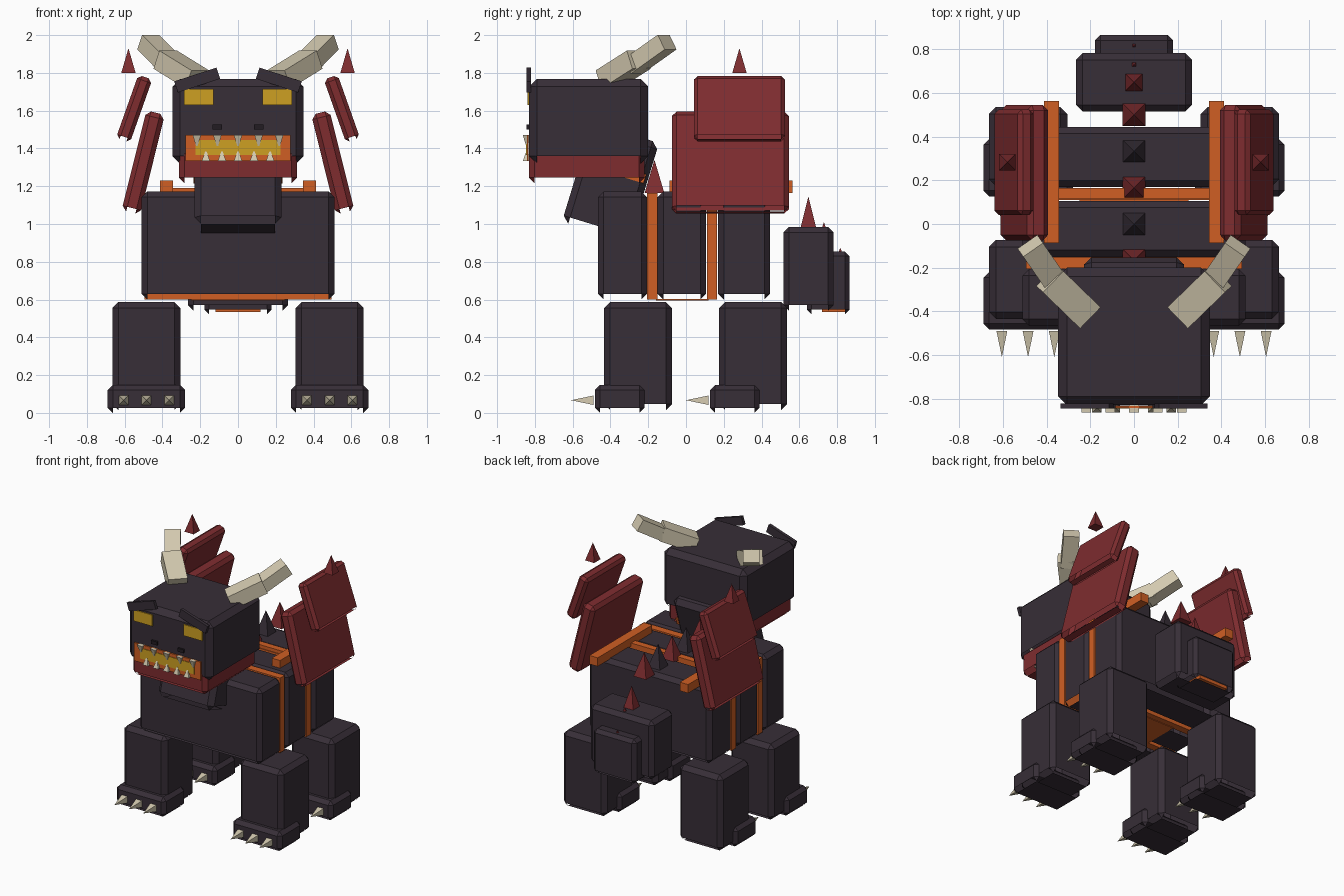
import bpy
import bmesh
from math import radians, sqrt
from mathutils import Matrix, Vector

cube = bpy.data.objects.get("Cube")
if cube:
    bpy.data.objects.remove(cube, do_unlink=True)


def material(name, srgb):
    lin = [((c / 255 + 0.055) / 1.055) ** 2.4 for c in srgb]
    mat = bpy.data.materials.new(name)
    mat.use_nodes = True
    mat.diffuse_color = (*lin, 1)
    bsdf = mat.node_tree.nodes["Principled BSDF"]
    bsdf.inputs["Base Color"].default_value = (*lin, 1)
    bsdf.inputs["Roughness"].default_value = 0.8
    return mat


HIDE = material("charcoal_hide", (55, 46, 55))
BLACK = material("near_black", (34, 28, 34))
MAROON = material("maroon", (126, 44, 47))
ORANGE = material("ember_orange", (208, 95, 36))
GOLD = material("gold", (206, 160, 34))
BONE = material("bone", (212, 202, 176))


def finish(name, bm, mat, matrix):
    mesh = bpy.data.meshes.new(name)
    bm.to_mesh(mesh)
    bm.free()
    mesh.materials.append(mat)
    obj = bpy.data.objects.new(name, mesh)
    obj.matrix_world = matrix
    bpy.context.collection.objects.link(obj)
    return obj


def box(name, mat, center, size, bevel=0.0, rot=None, open_rim=True):
    """Box with chamfered edges; the lower chamfer strips are left open."""
    bm = bmesh.new()
    bmesh.ops.create_cube(bm, size=1)
    bmesh.ops.scale(bm, vec=size, verts=bm.verts)
    if bevel:
        bmesh.ops.bevel(bm, geom=bm.edges[:], offset=bevel, segments=1,
                        affect='EDGES', profile=0.5)
        bm.normal_update()
        if open_rim:
            rim = [f for f in bm.faces if -0.8 < f.normal.z < -0.65]
            bmesh.ops.delete(bm, geom=rim, context='FACES')
    return finish(name, bm, mat, Matrix.Translation(center) @ (rot or Matrix()))


def span(name, mat, xs, ys, zs, bevel=0.0):
    """Box given by its limits along each axis."""
    lims = (xs, ys, zs)
    return box(name, mat, [(a + b) / 2 for a, b in lims],
               [abs(b - a) for a, b in lims], bevel)


def spike(name, mat, base, half, height, rot=None):
    """Four-sided pyramid standing on its base point."""
    bm = bmesh.new()
    bmesh.ops.create_cone(bm, cap_ends=True, segments=4, radius1=half * sqrt(2),
                          radius2=0, depth=height,
                          matrix=Matrix.Translation((0, 0, height / 2))
                          @ Matrix.Rotation(radians(45), 4, 'Z'))
    return finish(name, bm, mat, Matrix.Translation(base) @ (rot or Matrix()))


def turn(deg, axis):
    return Matrix.Rotation(radians(deg), 4, axis)


# Torso: three blocks separated by glowing bands
for name, y0, y1 in (("chest", -0.466, -0.206), ("middle", -0.15, 0.106),
                     ("rump", 0.17, 0.445)):
    span("torso_" + name, HIDE, (-0.51, 0.51), (y0, y1), (0.6, 1.172), 0.03)
span("front_band", ORANGE, (-0.495, 0.495), (-0.206, -0.15), (0.6, 1.165))
span("rear_band", ORANGE, (-0.495, 0.495), (0.11, 0.165), (0.6, 1.165))
span("rear_crossbar", ORANGE, (-0.35, 0.35), (0.115, 0.165), (1.16, 1.19))
span("belly_plate", ORANGE, (-0.25, 0.25), (-0.16, 0.12), (0.596, 0.603))

# Neck with its band
lean = turn(-17, 'X')
box("neck", HIDE, (0, -0.4, 1.22), (0.46, 0.37, 0.55), 0.035, lean)
box("neck_band", ORANGE, (0, -0.385, 1.29), (0.47, 0.35, 0.05), 0, lean)

# Head and jaw
span("head", HIDE, (-0.347, 0.347), (-0.83, -0.2), (1.32, 1.767), 0.04)
span("jaw", MAROON, (-0.312, 0.312), (-0.832, -0.22), (1.215, 1.4), 0.03)
span("mouth", ORANGE, (-0.278, 0.278), (-0.842, -0.833), (1.333, 1.47))
span("mouth_glow", GOLD, (-0.225, 0.225), (-0.846, -0.84), (1.365, 1.444))
for i in range(-2, 3):
    spike("upper_tooth", BONE, (i * 0.109, -0.842, 1.47), 0.022, 0.07, turn(180, 'X'))
    spike("lower_tooth", BONE, (i * 0.085, -0.842, 1.333), 0.022, 0.062)


def horn_piece(name, side, start, end, width, depth):
    a, b = (Vector((side * p[0], p[1], p[2])) for p in (start, end))
    along = (b - a).normalized()
    across = along.cross(Vector((0, 0, 1))).normalized()
    rot = Matrix((across, along.cross(across), along)).transposed().to_4x4()
    box(name, BONE, (a + b) / 2, (width, depth, (b - a).length), 0, rot)


for s, tag in ((1, "left"), (-1, "right")):
    # Face details and horns
    span(tag + "_eye", GOLD, (s * 0.13, s * 0.287), (-0.838, -0.829), (1.63, 1.714))
    span(tag + "_nostril", BLACK, (s * 0.085, s * 0.135), (-0.845, -0.828), (1.5, 1.526))
    box(tag + "_brow", HIDE, (s * 0.216, -0.833, 1.762), (0.235, 0.024, 0.062),
        0, turn(s * 18, 'Y'))
    horn_piece(tag + "_horn_base", s, (0.215, -0.415, 1.765), (0.385, -0.25, 1.87),
               0.135, 0.105)
    horn_piece(tag + "_horn_tip", s, (0.35, -0.28, 1.835), (0.475, -0.1, 1.963),
               0.11, 0.09)

    # Shoulder rails and folded wing plates
    span(tag + "_rail", ORANGE, (s * 0.343, s * 0.412), (-0.087, 0.563), (1.165, 1.23))
    box(tag + "_wing_lower", MAROON, (s * 0.502, 0.235, 1.325), (0.1, 0.62, 0.545),
        0.025, turn(-s * 14, 'Y'))
    box(tag + "_wing_upper", MAROON, (s * 0.55, 0.283, 1.61), (0.078, 0.482, 0.355),
        0.02, turn(-s * 19.5, 'Y'))
    spike(tag + "_wing_spike", MAROON, (s * 0.58, 0.283, 1.8), 0.038, 0.13)

    # Legs, feet and claws
    for end, y in (("front", -0.254), ("rear", 0.355)):
        name = f"{tag}_{end}_"
        span(name + "leg", HIDE, (s * 0.305, s * 0.665), (y - 0.18, y + 0.18),
             (0.015, 0.587), 0.032)
        span(name + "foot", HIDE, (s * 0.28, s * 0.69), (y - 0.228, y + 0.035),
             (0, 0.148), 0.027)
        for k in (-1, 0, 1):
            spike(name + "claw", BONE, (s * 0.485 + k * 0.12, y - 0.235, 0.067),
                  0.025, 0.12, turn(90, 'X'))

# Tail stub
span("tail_base", HIDE, (-0.265, 0.265), (0.515, 0.782), (0.54, 0.985), 0.03)
span("tail_tip", HIDE, (-0.178, 0.178), (0.64, 0.866), (0.522, 0.855), 0.025)
span("tail_glow", ORANGE, (-0.12, 0.12), (0.72, 0.845), (0.535, 0.56))

# Spine spikes, alternating colours
for i, mat in enumerate((MAROON, HIDE, MAROON, HIDE, MAROON)):
    spike("back_spike", mat, (0, -0.167 + i / 6, 1.165), 0.052, 0.175)
spike("tail_spike", MAROON, (0, 0.648, 0.985), 0.04, 0.16)
spike("small_tail_spike", MAROON, (0, 0.73, 0.91), 0.035, 0.1)
spike("tail_tip_spike", MAROON, (0, 0.817, 0.79), 0.03, 0.085)
